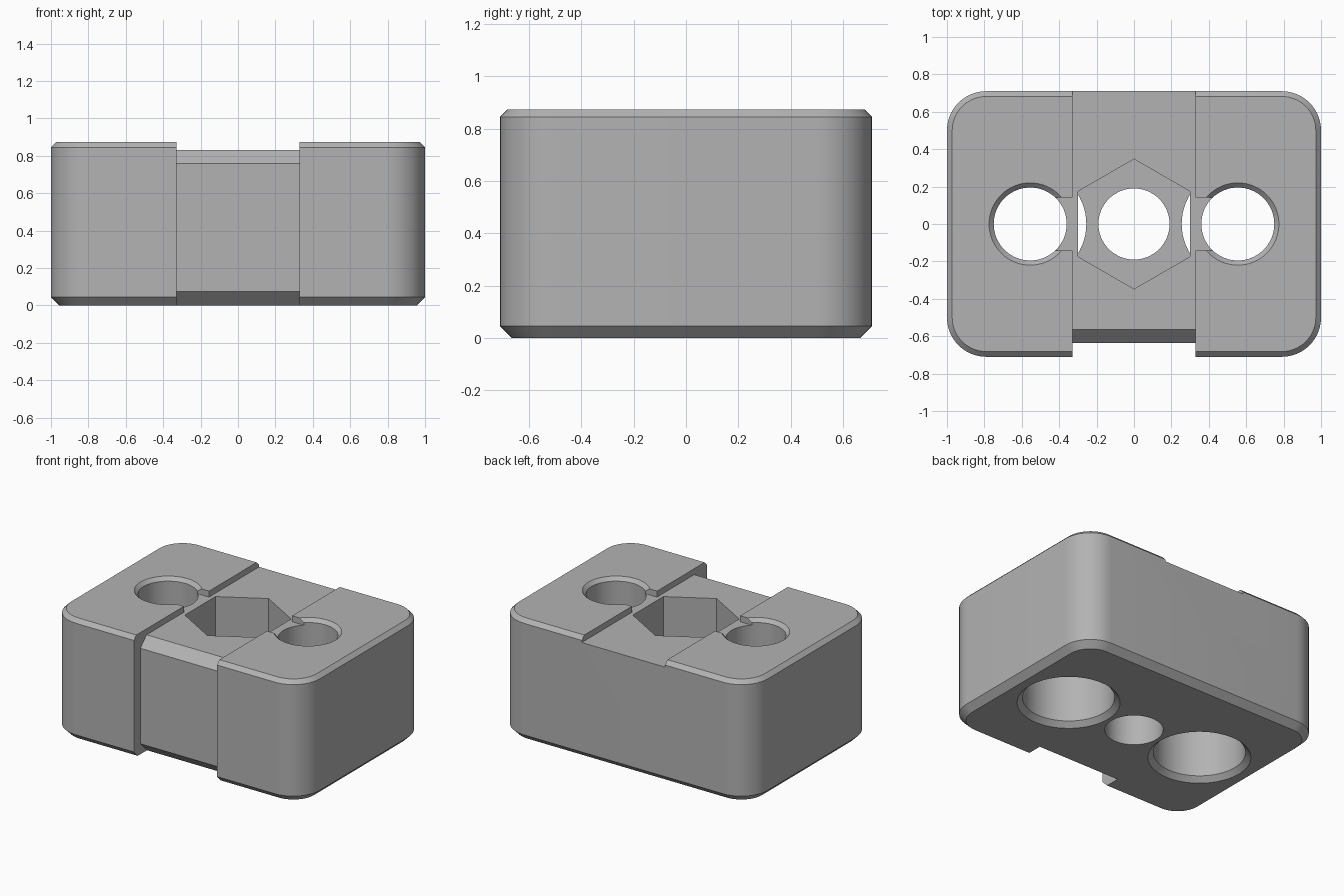
import bpy, bmesh
from math import cos, sin, pi

cube = bpy.data.objects.get("Cube")
if cube:
    bpy.data.objects.remove(cube, do_unlink=True)

grey = bpy.data.materials.new("plain grey")
grey.use_nodes = True
colour = (0.45, 0.45, 0.45, 1)
grey.diffuse_color = colour
grey.node_tree.nodes["Principled BSDF"].inputs["Base Color"].default_value = colour


def loft(name, rings):
    """Closed solid through a list of matching point rings."""
    bm = bmesh.new()
    loops = [[bm.verts.new(p) for p in ring] for ring in rings]
    n = len(loops[0])
    for a, b in zip(loops, loops[1:]):
        for i in range(n):
            j = (i + 1) % n
            bm.faces.new((a[i], a[j], b[j], b[i]))
    bm.faces.new(loops[0][::-1])
    bm.faces.new(loops[-1])
    bmesh.ops.recalc_face_normals(bm, faces=bm.faces)
    mesh = bpy.data.meshes.new(name)
    bm.to_mesh(mesh)
    bm.free()
    mesh.materials.append(grey)
    obj = bpy.data.objects.new(name, mesh)
    bpy.context.collection.objects.link(obj)
    return obj


def rounded_ring(inset, z, radius=0.21, steps=14):
    ring = []
    for q, (sx, sy) in enumerate([(1, 1), (-1, 1), (-1, -1), (1, -1)]):
        for k in range(steps + 1):
            a = (q + k / steps) * pi / 2
            r = radius - inset
            ring.append((sx * (1 - radius) + r * cos(a),
                         sy * (0.71 - radius) + r * sin(a), z))
    return ring


def turned(name, x, profile, sides=64, start=0):
    return loft(name, [[(x + r * cos(start + 2 * pi * i / sides),
                         r * sin(start + 2 * pi * i / sides), z)
                        for i in range(sides)] for r, z in profile])


def x_prism(name, half_width, profile):
    return loft(name, [[(x, y, z) for y, z in profile]
                       for x in (-half_width, half_width)])


# Rounded block with chamfered top and bottom rims
block = loft("clamp_block", [rounded_ring(0.045, 0), rounded_ring(0, 0.045),
                             rounded_ring(0, 0.845), rounded_ring(0.028, 0.873)])

# Channel running over the top and down the front
channel = x_prism("channel_cutter", 0.33, [
    (1, 0.83), (-0.565, 0.83), (-0.635, 0.76), (-0.635, 0.075),
    (-0.56, 0), (-0.56, -0.2), (-1, -0.2), (-1, 1), (1, 1)])

# Shallow slot joining the channel to both side holes
slot = x_prism("slot_cutter", 0.5, [(-0.143, 0.83), (0.143, 0.83), (0.143, 1), (-0.143, 1)])

# Stepped side holes, countersunk at both ends
stepped = [(0.355, -0.02), (0.30, 0.035), (0.30, 0.45),
           (0.195, 0.45), (0.195, 0.848), (0.245, 0.898)]
side_holes = [turned(side + "_hole_cutter", x, stepped)
              for side, x in (("left", 0.555), ("right", -0.555))]

# Hexagonal nut pocket above a round through hole
nut = turned("nut_pocket_cutter", 0, [(0.347, 0.45), (0.347, 1)], 6, pi / 6)
bore = turned("centre_bore_cutter", 0, [(0.19, -0.1), (0.19, 0.6)])

# Cut everything out of the block
bpy.context.view_layer.objects.active = block
for cutter in [channel, slot, *side_holes, nut, bore]:
    cutter.hide_render = True
    mod = block.modifiers.new(cutter.name, "BOOLEAN")
    mod.operation = "DIFFERENCE"
    mod.solver = "EXACT"
    mod.object = cutter
    bpy.ops.object.modifier_apply(modifier=mod.name)
    bpy.data.objects.remove(cutter, do_unlink=True)

bpy.ops.object.select_all(action="DESELECT")
block.select_set(True)
bpy.ops.object.shade_smooth_by_angle(angle=pi / 6)
